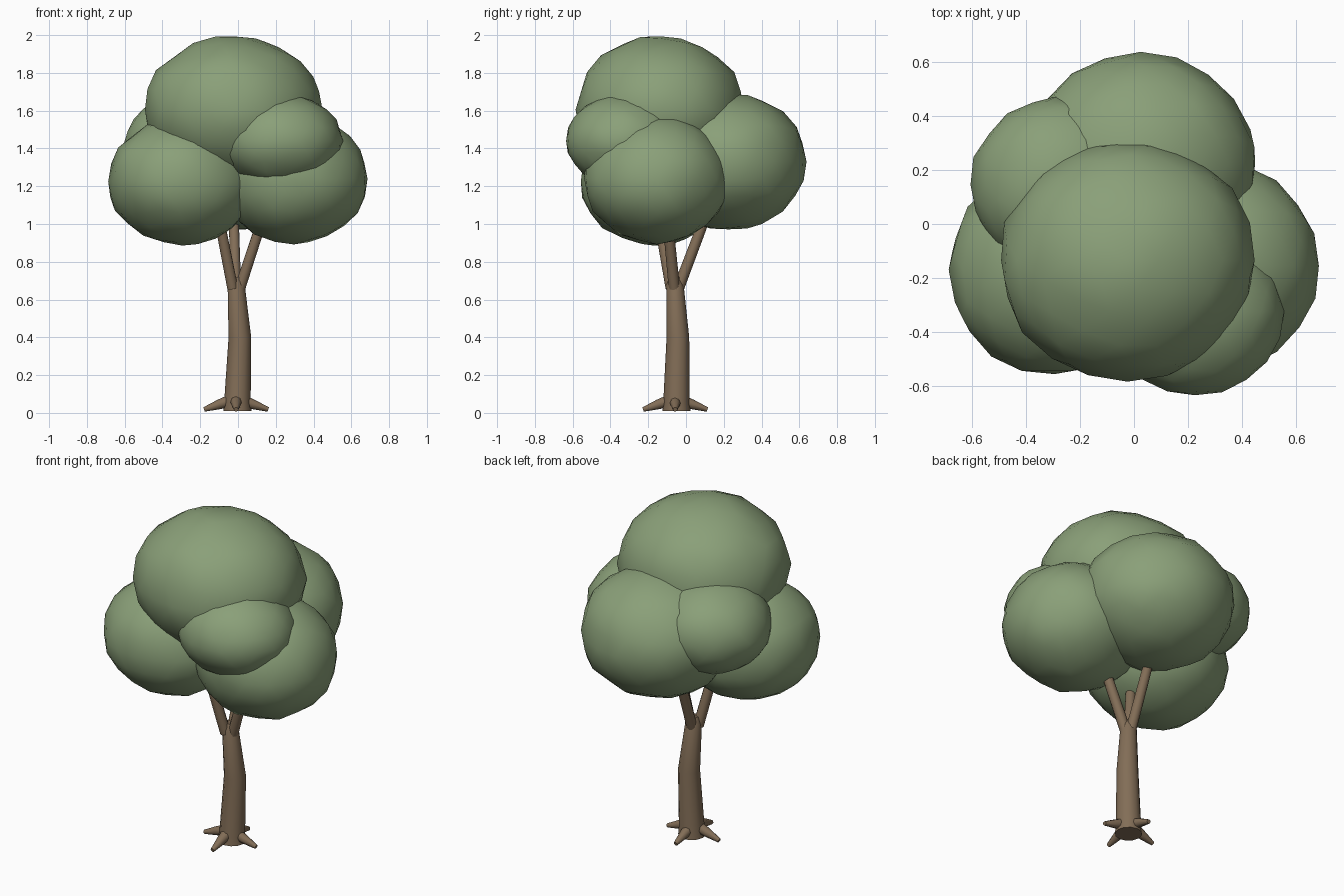
import bpy, bmesh, math, random
from mathutils import Vector

cube = bpy.data.objects.get("Cube")
if cube:
    bpy.data.objects.remove(cube, do_unlink=True)
random.seed(4)


def make_material(name, rgb):
    mat = bpy.data.materials.new(name)
    mat.use_nodes = True
    mat.diffuse_color = (*rgb, 1)
    mat.node_tree.nodes["Principled BSDF"].inputs["Base Color"].default_value = (*rgb, 1)
    return mat


leaf_green = make_material("leaf green", (0.255, 0.35, 0.19))
bark_brown = make_material("bark brown", (0.225, 0.155, 0.095))


def finish(bm, name, mat, angle):
    """Turn a bmesh into a smooth shaded object."""
    bmesh.ops.recalc_face_normals(bm, faces=bm.faces)
    mesh = bpy.data.meshes.new(name)
    bm.to_mesh(mesh)
    bm.free()
    mesh.materials.append(mat)
    obj = bpy.data.objects.new(name, mesh)
    bpy.context.collection.objects.link(obj)
    bpy.ops.object.select_all(action="DESELECT")
    obj.select_set(True)
    bpy.context.view_layer.objects.active = obj
    bpy.ops.object.shade_smooth_by_angle(angle=math.radians(angle))


def tube(name, path, sides=12):
    """Loft rings along a path of (x, y, z, radius)."""
    bm = bmesh.new()
    points = [Vector(p[:3]) for p in path]
    rings = []
    for i, p in enumerate(points):
        axis = points[min(i + 1, len(points) - 1)] - points[max(i - 1, 0)]
        axis.normalize()
        helper = Vector((1, 0, 0)) if abs(axis.z) > 0.7 else Vector((0, 0, 1))
        u = axis.cross(helper).normalized()
        v = axis.cross(u)
        ring = []
        for k in range(sides):
            a = math.tau * k / sides
            ring.append(bm.verts.new(p + path[i][3] * (u * math.cos(a) + v * math.sin(a))))
        rings.append(ring)
    for low, high in zip(rings, rings[1:]):
        for k in range(sides):
            n = (k + 1) % sides
            bm.faces.new((low[k], low[n], high[n], high[k]))
    bm.faces.new(rings[0])
    bm.faces.new(rings[-1])
    finish(bm, name, bark_brown, 45)


def foliage(name, center, radii):
    """Slightly lumpy ellipsoid of leaves."""
    bm = bmesh.new()
    bmesh.ops.create_icosphere(bm, subdivisions=3, radius=1)
    for v in bm.verts:
        bump = random.uniform(0.985, 1.025)
        v.co = Vector(c + r * q * bump for c, r, q in zip(center, radii, v.co))
    finish(bm, name, leaf_green, 60)


# Trunk with a slight bend
tube("trunk", [(-0.003, -0.05, 0.01, 0.074), (-0.003, -0.05, 0.06, 0.07),
               (0.01, -0.043, 0.4, 0.06), (-0.01, -0.058, 0.68, 0.045),
               (-0.01, -0.058, 0.72, 0.03)])

# Three branches spreading from the top of the trunk
branches = {
    "left_branch": ((0.01, -0.062), (0.105, -0.09)),
    "right_branch": ((-0.028, -0.078), (-0.085, -0.13)),
    "back_branch": ((-0.012, -0.04), (-0.02, 0.07)),
}
for name, (start, end) in branches.items():
    a, b = Vector((*start, 0.66)), Vector((*end, 0.95))
    tube(name, [(*a, 0.03), (*b, 0.028), (*a.lerp(b, 1.6), 0.024)], sides=10)

# Four roots around the base
for side, angle in (("left", 0), ("back", 90), ("right", 180), ("front", 270)):
    c, s = math.cos(math.radians(angle)), math.sin(math.radians(angle))
    tube(side + "_root", [(-0.01 + c * d, -0.057 + s * d, z, r)
                          for d, z, r in ((0.03, 0.065, 0.032), (0.09, 0.045, 0.026),
                                          (0.17, 0.018, 0.012))], sides=8)

# Foliage clumps
clumps = {
    "top_foliage": ((-0.025, -0.135, 1.605), (0.47, 0.445, 0.39)),
    "left_foliage": ((0.295, -0.155, 1.24), (0.39, 0.385, 0.34)),
    "right_foliage": ((-0.295, -0.17, 1.225), (0.39, 0.39, 0.335)),
    "back_foliage": ((0.025, 0.225, 1.33), (0.43, 0.41, 0.36)),
    "small_front_foliage": ((0.225, -0.325, 1.44), (0.325, 0.31, 0.25)),
    "small_back_foliage": ((-0.275, 0.145, 1.42), (0.33, 0.325, 0.26)),
}
for name, (center, radii) in clumps.items():
    foliage(name, center, radii)
